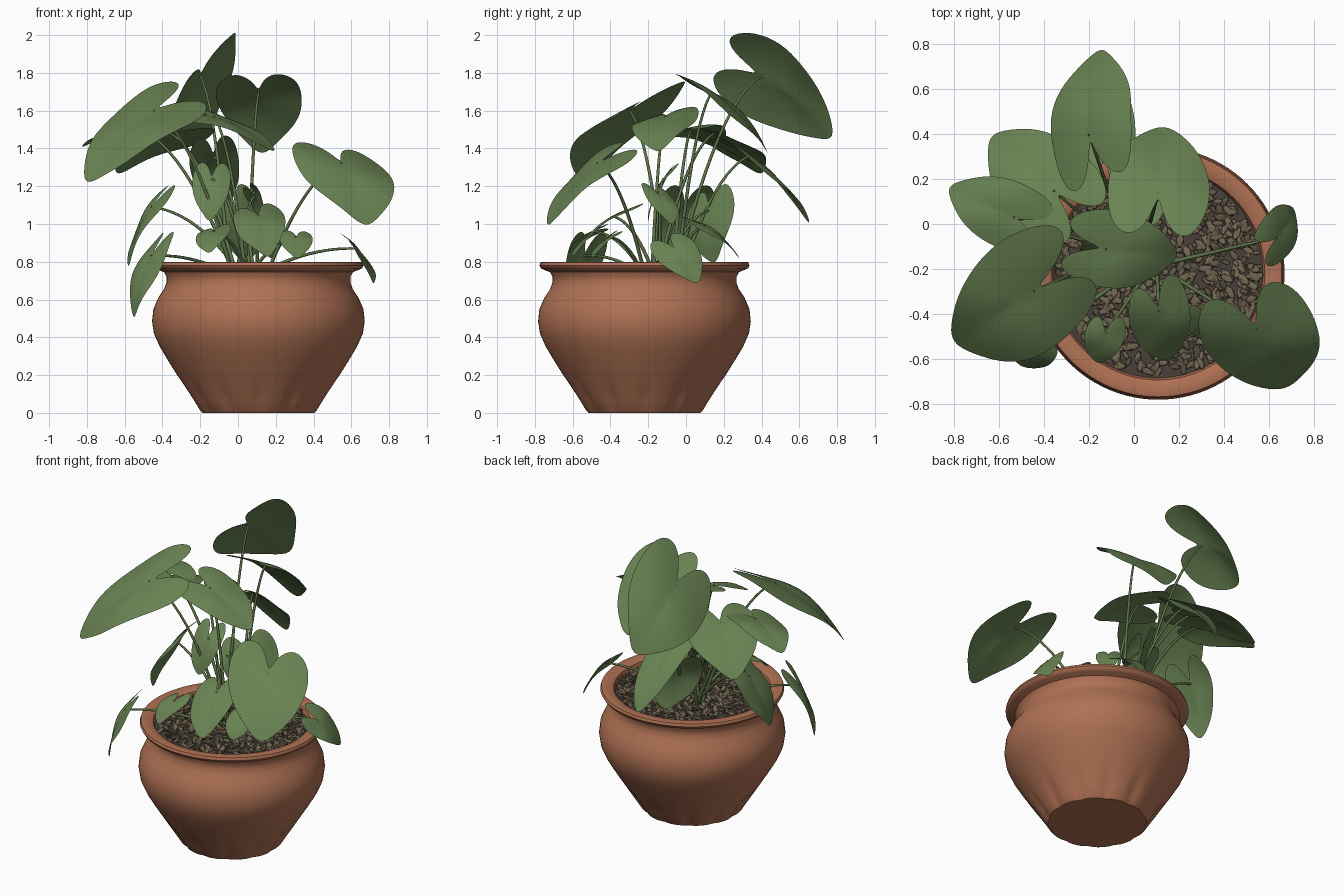
import bpy, bmesh, math, random
from mathutils import Vector, Matrix

if "Cube" in bpy.data.objects:
    bpy.data.objects.remove(bpy.data.objects["Cube"])

random.seed(4)
CX, CY = 0.108, -0.22          # pot axis


def material(name, rgb):
    m = bpy.data.materials.new(name)
    m.diffuse_color = (*rgb, 1)
    m.use_nodes = True
    m.node_tree.nodes["Principled BSDF"].inputs["Base Color"].default_value = m.diffuse_color
    return m


TERRACOTTA = material("terracotta", (0.43, 0.165, 0.088))
LEAF = material("leaf green", (0.14, 0.225, 0.085))
STEM = material("stem green", (0.115, 0.18, 0.068))
SOIL = material("dark soil", (0.065, 0.05, 0.042))
CHIP = material("bark chips", (0.165, 0.13, 0.083))


def add_object(name, bm, mat, angle=None):
    me = bpy.data.meshes.new(name)
    bm.to_mesh(me)
    bm.free()
    ob = bpy.data.objects.new(name, me)
    bpy.context.collection.objects.link(ob)
    me.materials.append(mat)
    if angle:
        bpy.ops.object.select_all(action='DESELECT')
        bpy.context.view_layer.objects.active = ob
        ob.select_set(True)
        bpy.ops.object.shade_smooth_by_angle(angle=math.radians(angle))
    return ob


# Pot: lathed profile (radius, height) with shallow flutes near the foot
profile = [(0.30, 0), (0.312, 0.012), (0.342, 0.06), (0.38, 0.12), (0.427, 0.195),
           (0.477, 0.275), (0.522, 0.35), (0.553, 0.42), (0.563, 0.485), (0.556, 0.55),
           (0.53, 0.61), (0.50, 0.655), (0.487, 0.69), (0.487, 0.72), (0.50, 0.745),
           (0.53, 0.757), (0.548, 0.765), (0.556, 0.78), (0.55, 0.797), (0.535, 0.8),
           (0.495, 0.797), (0.475, 0.787), (0.466, 0.76), (0.46, 0.70)]
N = 96
bm = bmesh.new()
rings = []
for r, z in profile:
    flute = math.sin(math.pi * min(1, (z + 0.04) / 0.23))
    ring = []
    for i in range(N):
        a = 2 * math.pi * i / N
        rr = r - 0.016 * flute * (0.5 + 0.5 * math.cos(12 * a)) ** 3
        ring.append(bm.verts.new((CX + rr * math.cos(a), CY + rr * math.sin(a), z)))
    rings.append(ring)
for lo, hi in zip(rings, rings[1:]):
    for i in range(N):
        j = (i + 1) % N
        bm.faces.new((lo[i], lo[j], hi[j], hi[i]))
bm.faces.new(rings[0][::-1])
add_object("pot", bm, TERRACOTTA, 40)

# Soil disc
bm = bmesh.new()
bmesh.ops.create_circle(bm, cap_ends=True, segments=48, radius=0.466,
                        matrix=Matrix.Translation((CX, CY, 0.755)))
add_object("soil", bm, SOIL)

# Bark chips scattered over the soil
bm = bmesh.new()
for _ in range(900):
    r, a = 0.448 * math.sqrt(random.random()), random.uniform(0, 2 * math.pi)
    s = random.uniform(0.7, 1.3)
    m = (Matrix.Translation((CX + r * math.cos(a), CY + r * math.sin(a), random.uniform(0.755, 0.778)))
         @ Matrix.Rotation(random.uniform(0, 6.28), 4, 'Z')
         @ Matrix.Rotation(random.uniform(-0.6, 0.6), 4, 'Y')
         @ Matrix.Diagonal((0.031 * s, 0.015 * s, 0.010 * s, 1)))
    bmesh.ops.create_icosphere(bm, subdivisions=1, radius=1, matrix=m)
add_object("bark_chips", bm, CHIP, 35)

# Stems: one curve object, one bent spline for each leaf
stem_curve = bpy.data.curves.new("stems", 'CURVE')
stem_curve.dimensions = '3D'
stem_curve.bevel_depth = 0.0085
stem_curve.bevel_resolution = 2
stem_curve.materials.append(STEM)
bpy.context.collection.objects.link(bpy.data.objects.new("stems", stem_curve))


def stem(base):
    a = random.uniform(0, 6.28)
    root = Vector((0.04 + 0.06 * math.cos(a), -0.14 + 0.06 * math.sin(a), 0.74))
    root.xy += 0.15 * (base.xy - root.xy)
    bend = root.lerp(base, 0.5)
    bend.z = root.z + (base.z - root.z) * 0.85 + 0.03
    sp = stem_curve.splines.new('POLY')
    sp.points.add(12)
    for i, p in enumerate(sp.points):
        t = i / 12
        q = root * (1 - t) ** 2 + bend * 2 * t * (1 - t) + base * t * t
        p.co = (*q, 1)
        p.radius = 1.2 - 0.5 * t


# Heart outline, half: u along the midrib (0 = stem joint), v across
HALF = [(0.0, 0.0), (-0.24, 0.1), (-0.45, 0.36), (-0.46, 0.68), (-0.25, 0.95), (0.06, 1.03),
        (0.36, 0.96), (0.64, 0.72), (0.86, 0.38), (1.08, 0.0)]
OUTLINE = HALF + [(u, -v) for u, v in HALF[-2:0:-1]]
leaf_count = 0


def leaf(base, tip, side):
    """Heart leaf from stem joint to tip; side is the half-width vector."""
    global leaf_count
    leaf_count += 1
    base, tip, side = Vector(base), Vector(tip), Vector(side)
    axis = tip - base
    normal = axis.cross(side).normalized()
    if normal.z < 0:
        normal.negate()
    phase = random.uniform(0, 6.28)

    def point(u, v):
        h = 0.28 * u * (1 - u) - 0.10 * v * v + 0.06 * abs(v) + 0.05 * v * math.sin(5 * u + phase)
        return base + axis * u + side * v + normal * h * axis.length

    bm = bmesh.new()
    c = 0.16
    centre = bm.verts.new(point(c, 0))
    loops = [[bm.verts.new(point(c + (u - c) * k, v * k)) for u, v in OUTLINE]
             for k in (0.35, 0.7, 1.0)]
    n = len(OUTLINE)
    for i in range(n):
        j = (i + 1) % n
        bm.faces.new((centre, loops[0][i], loops[0][j]))
        for a, b in zip(loops, loops[1:]):
            bm.faces.new((a[i], b[i], b[j], a[j]))
    ob = add_object("leaf_%02d" % leaf_count, bm, LEAF, 180)
    sub = ob.modifiers.new("smooth", 'SUBSURF')
    sub.levels = sub.render_levels = 2
    stem(base)


# Tall leaves at the back
leaf((-0.20, 0.40, 1.785), (-0.16, 0.77, 1.47), (-0.18, -0.08, -0.185))
leaf((0.11, 0.14, 1.70), (0.13, 0.43, 1.38), (0.225, -0.02, 0.0))
leaf((-0.36, 0.15, 1.48), (-0.63, 0.39, 1.27), (0.15, 0.15, -0.02))
leaf((-0.13, 0.34, 1.36), (-0.10, 0.65, 1.01), (0.13, 0.02, 0.0))
# Large leaves left, centre and right
leaf((-0.54, 0.03, 1.51), (-0.82, 0.16, 1.41), (0.06, 0.14, 0.02))
leaf((-0.45, -0.30, 1.60), (-0.80, -0.52, 1.23), (-0.125, 0.225, 0.085))
leaf((-0.13, -0.11, 1.57), (0.19, -0.14, 1.39), (-0.03, -0.17, -0.03))
leaf((0.55, -0.47, 1.32), (0.67, -0.73, 1.00), (0.245, 0.06, -0.03))
# Drooping leaves over the rim
leaf((0.635, -0.06, 0.87), (0.715, 0.06, 0.69), (-0.04, 0.10, 0.04))
leaf((-0.46, -0.54, 0.83), (-0.55, -0.57, 0.51), (0.06, -0.10, 0.0))
leaf((-0.46, -0.01, 1.09), (-0.58, -0.06, 0.78), (-0.03, 0.155, 0.0))
# Short inner leaves
leaf((0.0, 0.12, 1.07), (0.05, 0.15, 0.80), (0.12, 0.12, 0.04))
leaf((-0.14, -0.12, 1.24), (-0.15, -0.20, 1.02), (0.10, 0.0, 0.0))
leaf((0.11, -0.39, 1.04), (0.16, -0.60, 0.83), (0.13, 0.05, 0.03))
leaf((0.31, -0.41, 0.93), (0.31, -0.50, 0.82), (0.085, 0.02, 0.0))
leaf((-0.13, -0.49, 0.96), (-0.15, -0.62, 0.85), (0.09, 0.0, 0.02))
leaf((0.15, 0.10, 0.99), (0.18, 0.28, 0.82), (0.09, -0.02, 0.0))
leaf((0.09, -0.14, 1.15), (0.13, -0.08, 1.0), (0.03, -0.08, 0.02))
